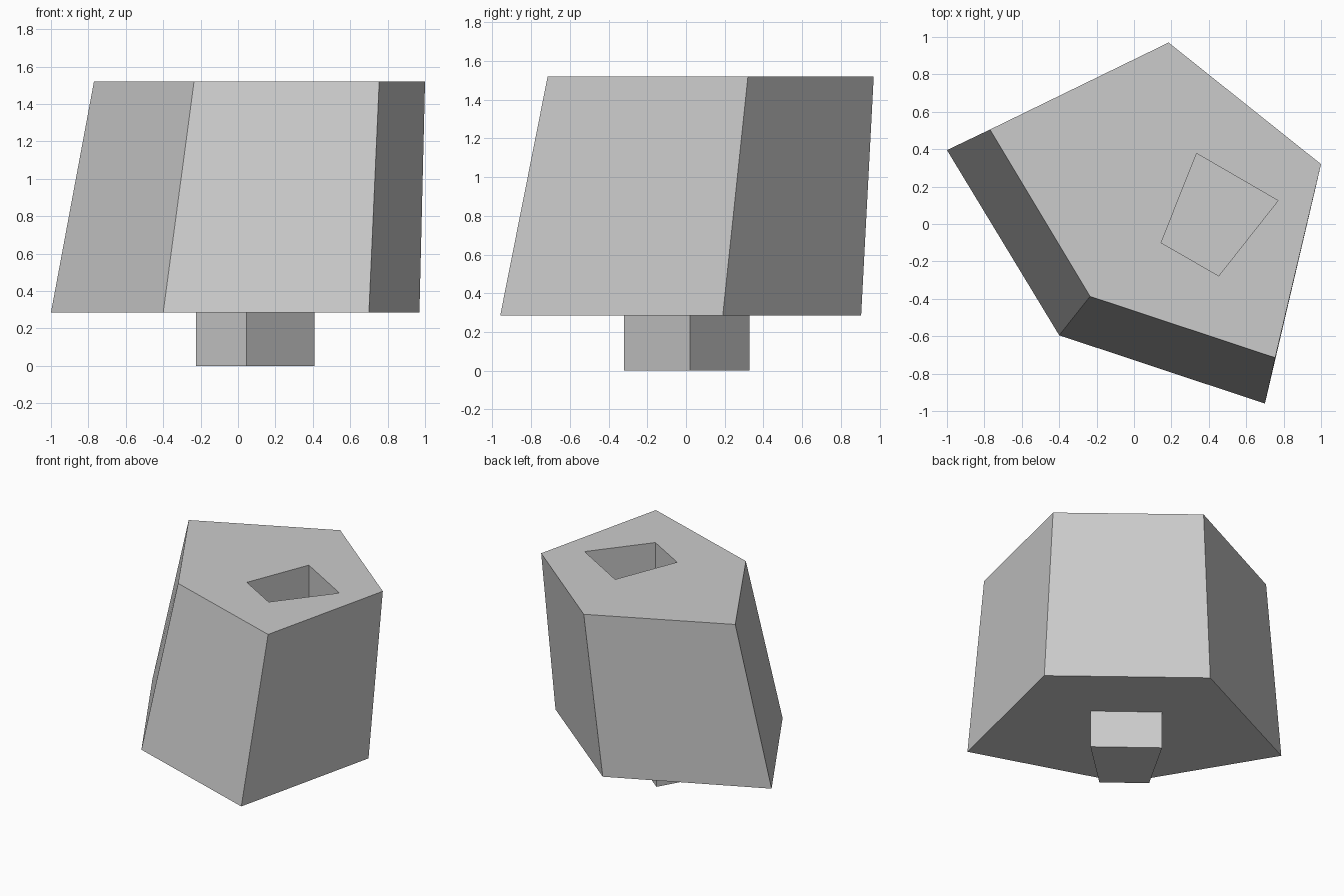
import bpy
import bmesh

cube = bpy.data.objects.get("Cube")
if cube:
    bpy.data.objects.remove(cube, do_unlink=True)

BASE_Z, TOP_Z, POCKET_DEPTH = 0.285, 1.52, 0.285

# One plain grey
grey = bpy.data.materials.new("light_grey")
grey.use_nodes = True
grey.diffuse_color = (0.6, 0.6, 0.6, 1)
grey.node_tree.nodes["Principled BSDF"].inputs["Base Color"].default_value = (0.6, 0.6, 0.6, 1)


def loft(name, low, high, z0, z1):
    """Closed solid between two outlines with matching corners."""
    bm = bmesh.new()
    a = [bm.verts.new((x, y, z0)) for x, y in low]
    b = [bm.verts.new((x, y, z1)) for x, y in high]
    bm.faces.new(a[::-1])
    bm.faces.new(b)
    n = len(a)
    for i in range(n):
        j = (i + 1) % n
        bm.faces.new((a[i], a[j], b[j], b[i]))
    bmesh.ops.recalc_face_normals(bm, faces=bm.faces)
    mesh = bpy.data.meshes.new(name)
    bm.to_mesh(mesh)
    bm.free()
    mesh.materials.append(grey)
    obj = bpy.data.objects.new(name, mesh)
    bpy.context.collection.objects.link(obj)
    return obj


# Leaning, tapered five-sided body
body_low = [(-1.0, 0.395), (-0.4, -0.595), (0.7, -0.96), (0.97, 0.19), (0.07, 0.905)]
body_high = [(-0.77, 0.505), (-0.235, -0.387), (0.755, -0.715), (1.0, 0.32), (0.185, 0.97)]
body = loft("body", body_low, body_high, BASE_Z, TOP_Z)

# Four-sided pocket sunk into the top
pocket = [(0.335, 0.377), (0.145, -0.1), (0.453, -0.277), (0.77, 0.125)]
cutter = loft("pocket_cutter", pocket, pocket, TOP_Z - POCKET_DEPTH, TOP_Z + 0.2)
cutter.hide_render = True
cut = body.modifiers.new("pocket", 'BOOLEAN')
cut.operation = 'DIFFERENCE'
cut.solver = 'EXACT'
cut.object = cutter
bpy.context.view_layer.objects.active = body
bpy.ops.object.modifier_apply(modifier=cut.name)
bpy.data.objects.remove(cutter, do_unlink=True)

# Matching peg under the body
peg = [(0.02, 0.327), (-0.225, -0.105), (0.045, -0.32), (0.41, 0.02)]
loft("peg", peg, peg, 0, BASE_Z)
